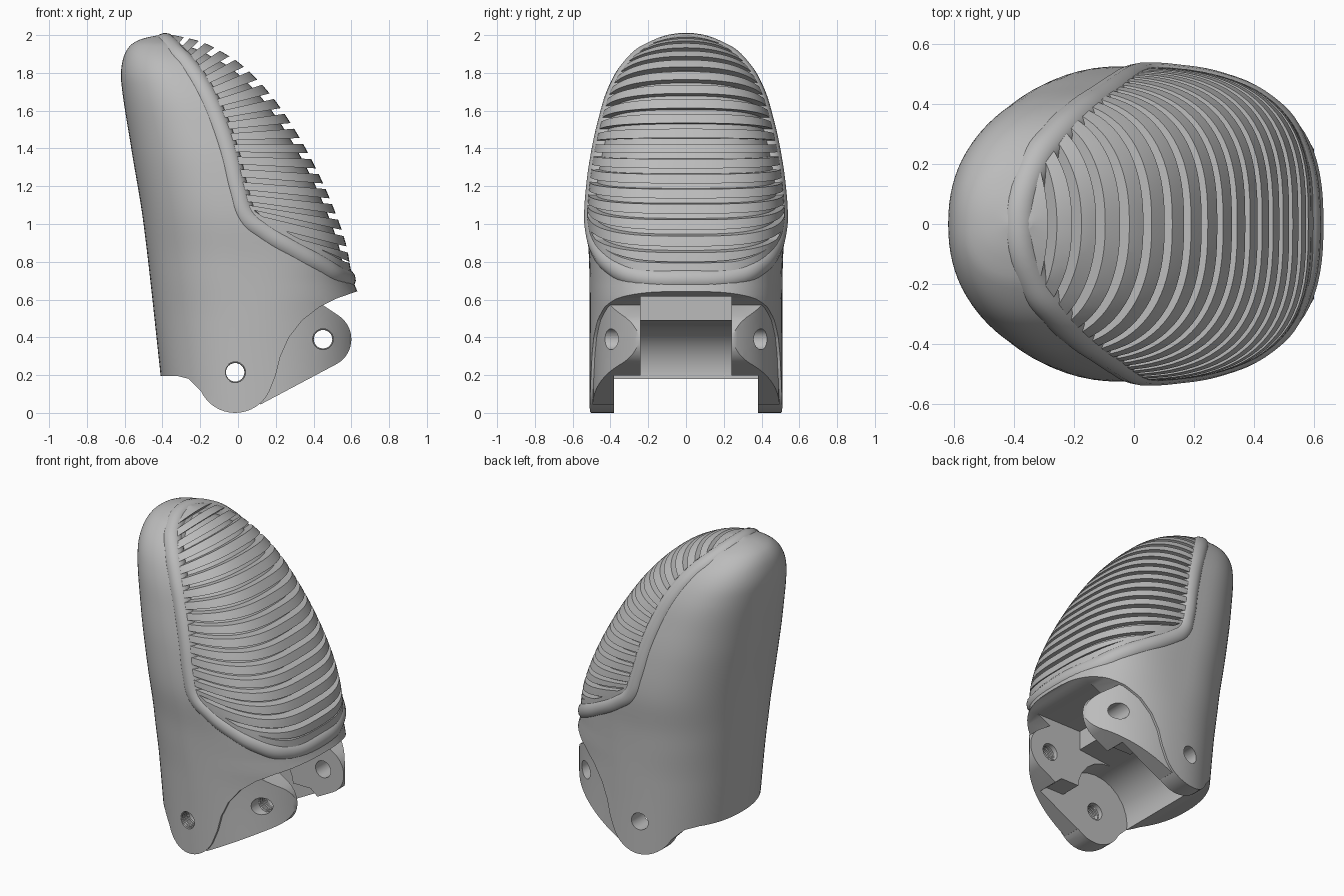
import bpy, bmesh, math
from mathutils import Vector

if "Cube" in bpy.data.objects:
    bpy.data.objects.remove(bpy.data.objects["Cube"])

grey = bpy.data.materials.new("plain_grey")
grey.use_nodes = True
grey.diffuse_color = (0.5, 0.5, 0.5, 1)
grey.node_tree.nodes["Principled BSDF"].inputs["Base Color"].default_value = (0.5, 0.5, 0.5, 1)


def interp(keys, t):
    """Smooth interpolation of (t, value) keys."""
    t = min(max(t, keys[0][0]), keys[-1][0])
    i = max(j for j in range(len(keys) - 1) if keys[j][0] <= t)
    def slope(j):
        a, b = keys[max(j - 1, 0)], keys[min(j + 1, len(keys) - 1)]
        return (b[1] - a[1]) / (b[0] - a[0])
    (t0, v0), (t1, v1) = keys[i], keys[i + 1]
    h = t1 - t0
    u = (t - t0) / h
    return (v0 * (1 + 2 * u) * (1 - u) ** 2 + v1 * u * u * (3 - 2 * u)
            + slope(i) * h * u * (1 - u) ** 2 + slope(i + 1) * h * u * u * (u - 1))


# Fingertip outline against height: back, front, half width and front bluntness
BACK = [(0, -.39), (.2, -.41), (1, -.5), (1.4, -.565), (1.75, -.618), (1.86, -.612),
        (1.94, -.575), (1.98, -.51), (2, -.42)]
FRONT = [(0, .68), (.5, .68), (.6, .65), (.7, .61), (.9, .57), (1.1, .5), (1.3, .41),
         (1.5, .3), (1.7, .16), (1.85, .01), (1.93, -.12), (1.97, -.21), (2, -.34)]
HALF = [(0, .51), (.4, .51), (.8, .513), (1.05, .526), (1.3, .503), (1.5, .465), (1.7, .41),
        (1.85, .325), (1.95, .2), (1.985, .1), (2, .02)]
BLUNT = [(0, 2.2), (.5, 2.2), (.65, 2.6), (.85, 3), (1.5, 2.7), (2, 2.2)]
BACK_BLUNT = 2.2


def section(z):
    b, f, w, n = (interp(k, z) for k in (BACK, FRONT, HALF, BLUNT))
    return b, f, w, b + (f - b) * 0.45, n


def side_y(x, z):
    b, f, w, c, n = section(z)
    r = abs(x - c) / ((f - c) if x > c else (c - b))
    if x <= c:
        n = BACK_BLUNT
    return w * max(0, 1 - r ** n) ** (1 / n)


def sunk(x, z, depth, e=.008):
    """Point on the skin, moved inward along the normal."""
    dx = (side_y(x + e, z) - side_y(x - e, z)) / (2 * e)
    dz = (side_y(x, z + e) - side_y(x, z - e)) / (2 * e)
    return Vector((x, side_y(x, z), z)) - Vector((-dx, 1, -dz)).normalized() * depth


def make(name, bm):
    bmesh.ops.recalc_face_normals(bm, faces=bm.faces)
    me = bpy.data.meshes.new(name)
    bm.to_mesh(me)
    bm.free()
    me.materials.append(grey)
    ob = bpy.data.objects.new(name, me)
    bpy.context.collection.objects.link(ob)
    return ob


def fingertip(name, inset, cols=80, rows=64):
    """Stack of rounded sections, shrunk by the inset."""
    bm = bmesh.new()
    rings = []
    for i in range(rows + 1):
        z = 2 * math.sin(math.pi / 2 * i / rows)
        b, f, w, c, blunt = section(z)
        w = max(w - inset, .01)
        ring = []
        for j in range(cols):
            a = 2 * math.pi * j / cols
            ca, sa = math.cos(a), math.sin(a)
            n, reach = (blunt, f - c) if ca > 0 else (BACK_BLUNT, c - b)
            x = c + max(reach - inset, .01) * math.copysign(abs(ca) ** (2 / n), ca)
            y = w * math.copysign(abs(sa) ** (2 / n), sa)
            ring.append(bm.verts.new((x, y, z * (1 - inset / 2))))
        rings.append(ring)
    for lo, hi in zip(rings, rings[1:]):
        for j in range(cols):
            k = (j + 1) % cols
            bm.faces.new((lo[j], lo[k], hi[k], hi[j]))
    bm.faces.new(rings[0])
    bm.faces.new(rings[-1])
    return make(name, bm)


def prism(polys, half):
    """Side outlines pushed through the width, used as cutters."""
    bm = bmesh.new()
    for pts in polys:
        ends = [[bm.verts.new((x, y, z)) for x, z in pts] for y in (-half, half)]
        bm.faces.new(ends[0])
        bm.faces.new(ends[1])
        for i in range(len(pts)):
            k = (i + 1) % len(pts)
            bm.faces.new((ends[0][i], ends[0][k], ends[1][k], ends[1][i]))
    ob = make("cutter", bm)
    ob.hide_render = True
    return ob


def arc(centre, r, start, end, n=16):
    return [(centre[0] + r * math.cos(math.radians(start + (end - start) * i / n)),
             centre[1] + r * math.sin(math.radians(start + (end - start) * i / n)))
            for i in range(n + 1)]


def cut(ob, operation, cutters):
    for c in cutters:
        m = ob.modifiers.new("cut", 'BOOLEAN')
        m.operation, m.solver, m.object = operation, 'EXACT', c
    dg = bpy.context.evaluated_depsgraph_get()
    me = bpy.data.meshes.new_from_object(ob.evaluated_get(dg))
    ob.modifiers.clear()
    ob.data = me


PIVOT, TIP = (-.015, .215), (.45, .39)

# Pad border and rim, numbered by groove from the bottom to the top
GROOVES = 18
border_x = [(-1, .66), (0, .47), (1, .29), (2, .1), (3, .045), (4, .025), (7, -.02),
            (10, -.075), (12, -.125), (14, -.19), (16, -.265), (18, -.35)]
border_z = [(-1, .75), (0, .85), (1, .94), (2, 1.06), (3, 1.11), (4, 1.17), (7, 1.37),
            (10, 1.55), (12, 1.67), (14, 1.79), (16, 1.9), (18, 1.99)]
rim_x = [(-1, .62), (0, .605), (3, .52), (6, .42), (9, .285), (12, .11), (14, -.03),
         (16, -.19), (18, -.34)]
rim_z = [(-1, .71), (0, .78), (3, 1.04), (6, 1.28), (9, 1.52), (12, 1.75), (14, 1.88),
         (16, 1.965), (18, 2.02)]


def border(t):
    return interp(border_x, t), interp(border_z, t)


def rim(t):
    return interp(rim_x, t), interp(rim_z, t)


def along(t, u):
    p, q = border(t), rim(t)
    return p[0] + (q[0] - p[0]) * u, p[1] + (q[1] - p[1]) * u


# Joint clearances and pin holes
joint_round = prism([arc(PIVOT, .25, 0, 345, 23)], .38)
wide_slot = prism([[(-.015, -.05), (.5, -.05), (.5, .12), (.36, .24), (-.015, .24)]], .38)
narrow_slot = prism([[(-.015, -.02), (.8, -.02), (.8, .615), (.22, .615), (.22, .49), (-.015, .465)]], .24)
pins = [prism([arc(c, .055, 0, 345, 23)], .8) for c in (PIVOT, TIP)]
joint = [joint_round, wide_slot, narrow_slot] + pins

# Shell with the rounded pivot ears
outline = [(-.8, .195), (-.32, .195), (-.26, .18), (-.215, .135)]
outline += arc((-.015, .2), .2, 205, 335)
outline += [(.2, .2), (.225, .3), (.27, .4), (.34, .49), (.43, .56), (.52, .605), (.62, .64), (.8, .68), (.8, .74)]
outline += [border(i / 2 - .5) for i in range(37)] + [(-.36, 2.2), (-.8, 2.2)]
shell = fingertip("shell", 0)
shell_shape = prism([outline], 1)
cut(shell, 'INTERSECT', [shell_shape])
cut(shell, 'DIFFERENCE', joint)

# Forward lugs for the second pin
lugs = fingertip("front_lugs", .015)
lug_shape = prism([[(.05, .1), (.12, .045)] + arc(TIP, .15, -60, 55) + [(.45, .57), (.36, .6), (.1, .5)]], 1)
cut(lugs, 'INTERSECT', [lug_shape])
cut(lugs, 'DIFFERENCE', joint)

# Pad core at the bottom of the grooves
core = fingertip("pad_core", .036)
core_shape = prism([[(-.8, .76), (.8, .76), (.8, 2.2), (-.8, 2.2)]], 1)
cut(core, 'INTERSECT', [core_shape])

# Grip ribs fanned between the pad border and the rim
slices = []
for k in range(GROOVES):
    a, b = k + .18, k + .8
    slices.append([along(a, -.05), along(a, 1.5), along(b, 1.5), along(b, -.05)])
ribs = fingertip("grip_ribs", 0)
rib_shape = prism(slices, 1)
cut(ribs, 'INTERSECT', [rib_shape])

# Raised lip around the pad
lip_line = [(.55, .73), (.45, .785), (.3, .865), (.13, .965), (.045, 1.04), (.0, 1.17),
            (-.045, 1.36), (-.11, 1.56), (-.185, 1.73), (-.265, 1.86), (-.33, 1.935)]
half = [sunk(x, z, .048) for x, z in lip_line]
loop = [Vector((.562, 0, .705))] + half + [Vector((-.385, 0, 1.95))]
loop += [Vector((p.x, -p.y, p.z)) for p in reversed(half)]
curve = bpy.data.curves.new("pad_lip", 'CURVE')
curve.dimensions = '3D'
curve.bevel_depth, curve.bevel_resolution, curve.resolution_u = .062, 5, 6
spline = curve.splines.new('BEZIER')
spline.bezier_points.add(len(loop) - 1)
for p, co in zip(spline.bezier_points, loop):
    p.co = co
    p.handle_left_type = p.handle_right_type = 'AUTO'
spline.use_cyclic_u = True
curve_ob = bpy.data.objects.new("lip_path", curve)
bpy.context.collection.objects.link(curve_ob)
dg = bpy.context.evaluated_depsgraph_get()
lip = bpy.data.objects.new("pad_lip", bpy.data.meshes.new_from_object(curve_ob.evaluated_get(dg)))
bpy.context.collection.objects.link(lip)
lip.data.materials.clear()
lip.data.materials.append(grey)
bpy.data.objects.remove(curve_ob)

# Thread rings in the pin holes of one side
threads = []
for (x, z), y in ((PIVOT, -.45), (TIP, -.31)):
    for i in range(4):
        bpy.ops.mesh.primitive_torus_add(location=(x, y + .022 * (i - 1.5), z), rotation=(math.pi / 2, 0, 0),
                                         major_radius=.056, minor_radius=.007, major_segments=24, minor_segments=6)
        ring = bpy.context.object
        ring.name = "pin_thread"
        ring.data.materials.append(grey)
        threads.append(ring)

for ob in [o for o in bpy.data.objects if o.name.startswith("cutter")]:
    bpy.data.objects.remove(ob)

# Smooth skin with crisp cut edges
bpy.ops.object.select_all(action='DESELECT')
for ob in [shell, lugs, core, ribs, lip] + threads:
    ob.select_set(True)
bpy.context.view_layer.objects.active = shell
bpy.ops.object.shade_smooth_by_angle(angle=math.radians(35))
